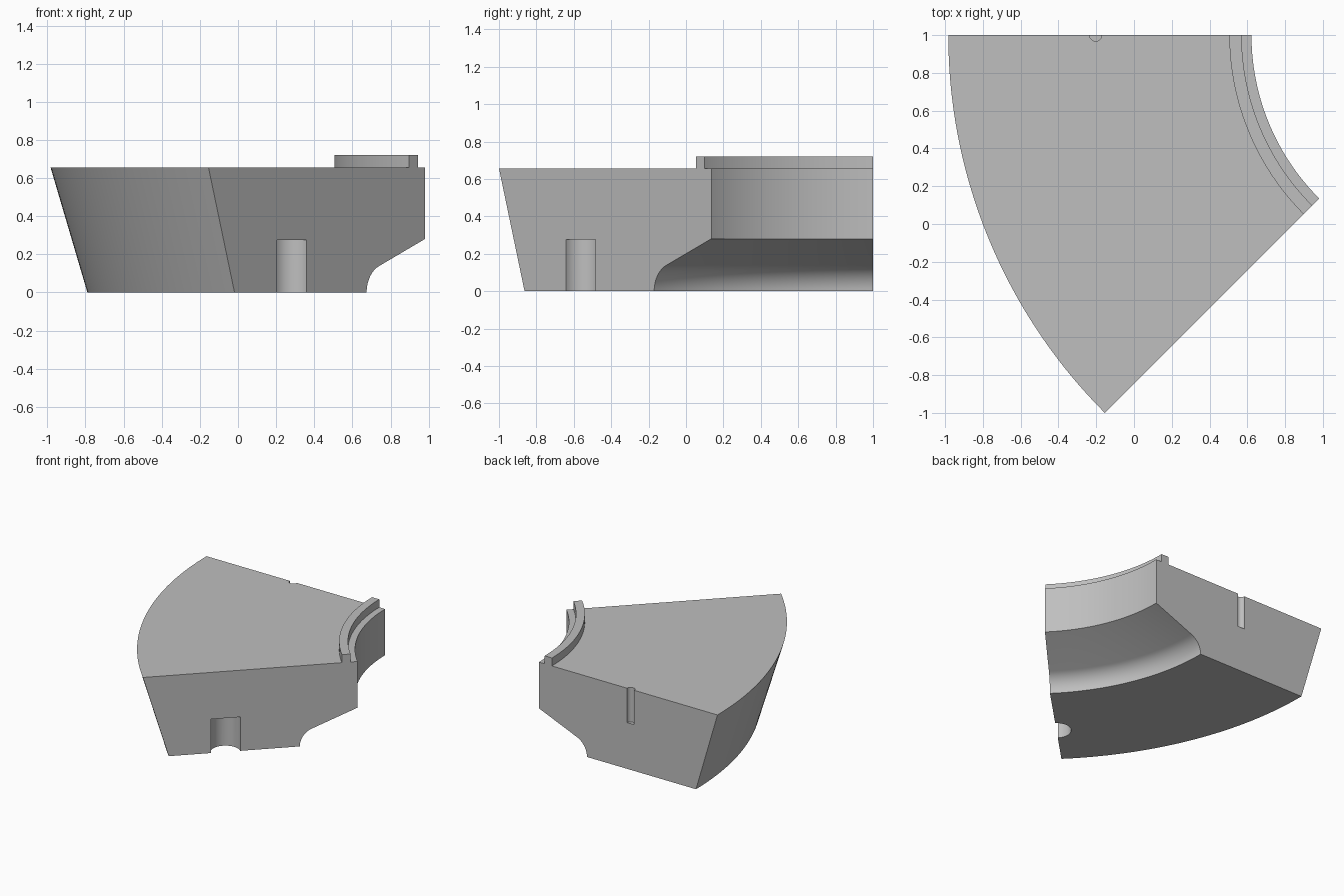
import bpy
import bmesh
from math import cos, sin, radians, pi

cube = bpy.data.objects.get("Cube")
if cube:
    bpy.data.objects.remove(cube, do_unlink=True)

AXIS_X, AXIS_Y = 1.845, 1.0      # axis the segment is swept around
START, SWEEP, STEPS = pi, radians(45), 48
HEIGHT = 0.655

grey = bpy.data.materials.new("plain grey")
grey.use_nodes = True
colour = (0.52, 0.52, 0.52, 1)
grey.diffuse_color = colour
grey.node_tree.nodes["Principled BSDF"].inputs["Base Color"].default_value = colour


def on_arc(radius, angle, z):
    return (AXIS_X + radius * cos(angle), AXIS_Y + radius * sin(angle), z)


def finish(bm, name):
    bmesh.ops.recalc_face_normals(bm, faces=bm.faces)
    mesh = bpy.data.meshes.new(name)
    bm.to_mesh(mesh)
    bm.free()
    mesh.materials.append(grey)
    obj = bpy.data.objects.new(name, mesh)
    bpy.context.collection.objects.link(obj)
    return obj


def sweep(profile, name):
    """Sweep a closed (radius, z) profile through the segment angle."""
    bm = bmesh.new()
    rings = [[bm.verts.new(on_arc(r, START + SWEEP * i / STEPS, z)) for r, z in profile]
             for i in range(STEPS + 1)]
    n = len(profile)
    for a, b in zip(rings, rings[1:]):
        for j in range(n):
            k = (j + 1) % n
            bm.faces.new((a[j], a[k], b[k], b[j]))
    bm.faces.new(rings[0])
    bm.faces.new(rings[-1])
    return finish(bm, name)


def groove_cutter(name, centre, radius, z0, z1):
    bm = bmesh.new()
    bmesh.ops.create_cone(bm, cap_ends=True, segments=48, radius1=radius,
                          radius2=radius, depth=z1 - z0)
    bmesh.ops.translate(bm, verts=bm.verts, vec=(centre[0], centre[1], (z0 + z1) / 2))
    obj = finish(bm, name)
    obj.hide_render = True
    return obj


# Segment body: sloped outer wall, raised lip, inner wall and filleted undercut
FILLET = 0.15
fillet = [(1.655 - FILLET + FILLET * cos(a), FILLET * sin(a))
          for a in (radians(67.5) * i / 12 for i in range(13))]
profile = [(2.635, 0), (2.828, HEIGHT),
           (1.34, HEIGHT), (1.34, 0.72), (1.275, 0.72), (1.275, HEIGHT),
           (1.223, HEIGHT), (1.223, 0.28)] + fillet[::-1]
body = sweep(profile, "ring_segment")

# Half-round grooves: a wide one low in the front face, a thin one high in the back face
cutters = [
    groove_cutter("front_groove_cutter", on_arc(2.21, START + SWEEP, 0), 0.11, -0.1, 0.275),
    groove_cutter("back_groove_cutter", (-0.203, AXIS_Y), 0.032, 0.375, 0.8),
]
bpy.context.view_layer.objects.active = body
for cutter in cutters:
    mod = body.modifiers.new("groove", "BOOLEAN")
    mod.operation = "DIFFERENCE"
    mod.solver = "EXACT"
    mod.object = cutter
    bpy.ops.object.modifier_apply(modifier=mod.name)
    bpy.data.objects.remove(cutter, do_unlink=True)

bpy.ops.object.select_all(action="DESELECT")
body.select_set(True)
bpy.ops.object.shade_smooth_by_angle(angle=radians(30))
